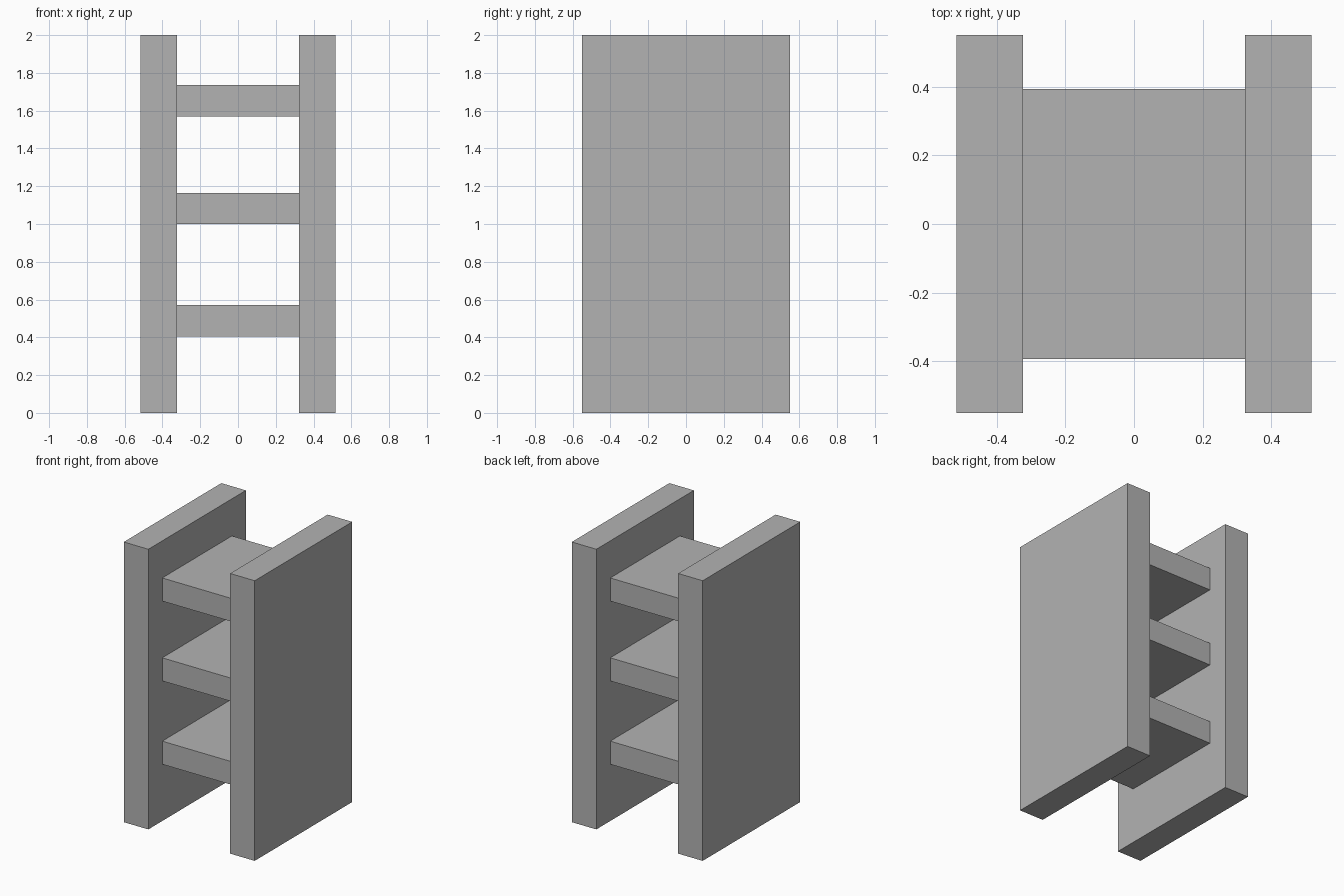
import bpy

cube = bpy.data.objects.get("Cube")
if cube:
    bpy.data.objects.remove(cube, do_unlink=True)

# Single grey material
grey = bpy.data.materials.new("plain_grey")
grey.use_nodes = True
colour = (0.45, 0.45, 0.45, 1)
grey.diffuse_color = colour
grey.node_tree.nodes["Principled BSDF"].inputs["Base Color"].default_value = colour


def box(name, low, high):
    """Flat-sided box spanning two opposite corners."""
    centre = [(a + b) / 2 for a, b in zip(low, high)]
    bpy.ops.mesh.primitive_cube_add(size=1, location=centre)
    obj = bpy.context.object
    obj.name = name
    obj.scale = [b - a for a, b in zip(low, high)]
    bpy.ops.object.transform_apply(location=False, rotation=False, scale=True)
    obj.data.materials.append(grey)
    return obj


INNER, OUTER = 0.323, 0.517
HALF_DEPTH, HEIGHT = 0.55, 2.0
SHELF_DEPTH, SHELF_THICK = 0.393, 0.165

# Upright side panels
box("left_panel", (INNER, -HALF_DEPTH, 0), (OUTER, HALF_DEPTH, HEIGHT))
box("right_panel", (-OUTER, -HALF_DEPTH, 0), (-INNER, HALF_DEPTH, HEIGHT))

# Shelves spanning between the panels
for name, z in (("lower", 0.405), ("middle", 1.0), ("upper", 1.57)):
    box(name + "_shelf", (-INNER, -SHELF_DEPTH, z),
        (INNER, SHELF_DEPTH, z + SHELF_THICK))
